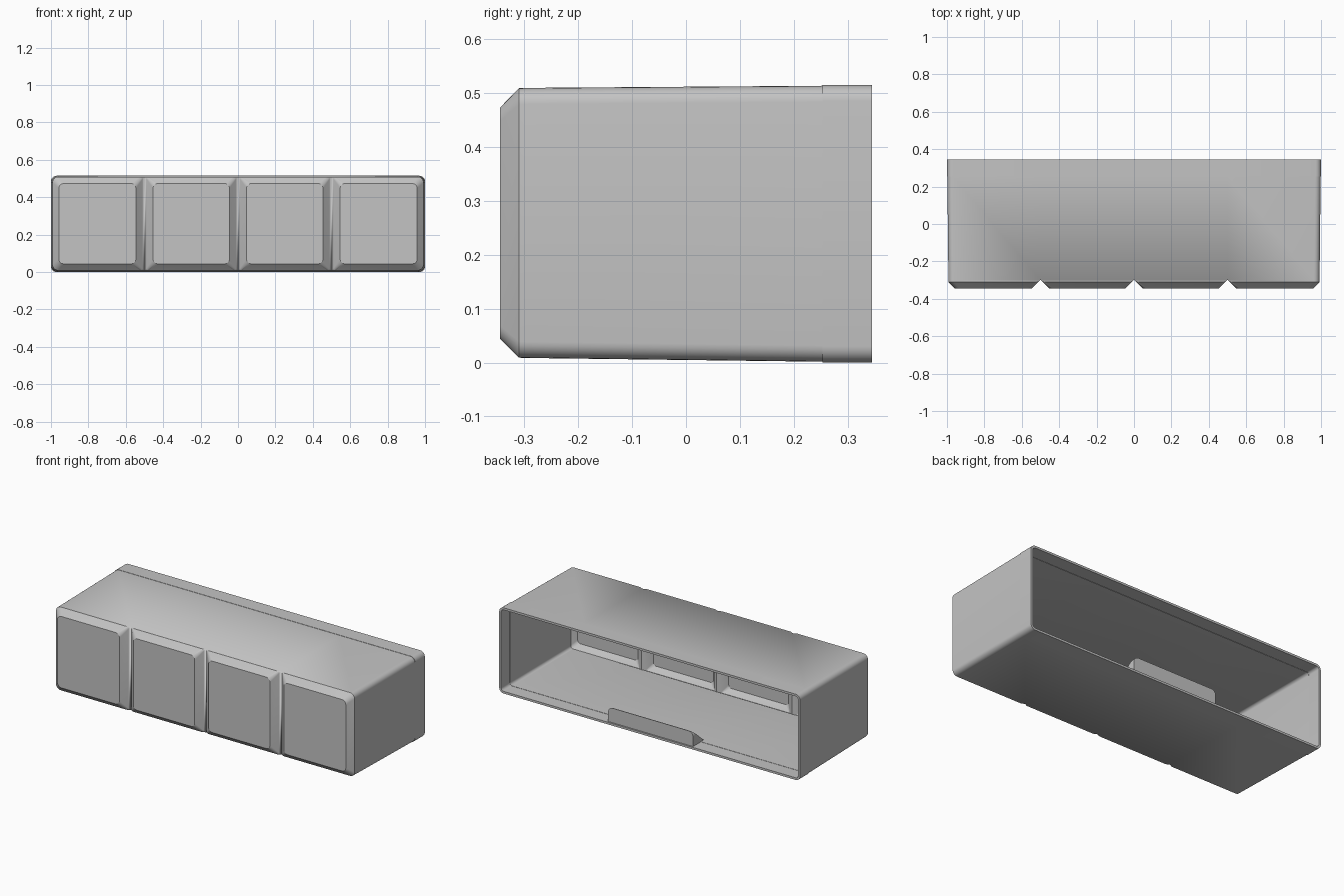
import bpy, bmesh, math

cube = bpy.data.objects.get("Cube")
if cube:
    bpy.data.objects.remove(cube, do_unlink=True)

grey = bpy.data.materials.new("light_grey")
grey.use_nodes = True
COLOUR = (0.55, 0.55, 0.55, 1)
grey.diffuse_color = COLOUR
grey.node_tree.nodes["Principled BSDF"].inputs["Base Color"].default_value = COLOUR

WALL = 0.013
STEPS = 6


def arc(cx, cz, r, start):
    """Quarter circle, anticlockwise from the start angle in degrees."""
    for i in range(STEPS + 1):
        a = math.radians(start + 90 * i / STEPS)
        yield cx + r * math.cos(a), cz + r * math.sin(a)


def rounded(x0, x1, z0, z1, rl, rr):
    """Rounded rectangle with separate radii for its two sides."""
    return [*arc(x0 + rl, z0 + rl, rl, 180), *arc(x1 - rr, z0 + rr, rr, 270),
            *arc(x1 - rr, z1 - rr, rr, 0), *arc(x0 + rl, z1 - rl, rl, 90)]


def finish(name, bm):
    mesh = bpy.data.meshes.new(name)
    bm.to_mesh(mesh)
    bm.free()
    ob = bpy.data.objects.new(name, mesh)
    bpy.context.collection.objects.link(ob)
    mesh.materials.append(grey)
    bpy.ops.object.select_all(action='DESELECT')
    ob.select_set(True)
    bpy.context.view_layer.objects.active = ob
    return ob


# Sections from front to back:
# y, outer x, gap to groove line, bottom, top, outer radius, groove-side radius
SECTIONS = [
    (-0.345, 0.958, 0.046, 0.044, 0.473, 0.025, 0.025),
    (-0.310, 0.992, 0.011, 0.009, 0.509, 0.030, 0.012),
    (-0.299, 0.992, 0.0, 0.0085, 0.5095, 0.030, 0.0),
    (0.253, 0.998, 0.0, 0.0015, 0.5135, 0.030, 0.0),
    (0.2535, 1.0, 0.0, 0.0, 0.515, 0.030, 0.0),
    (0.345, 1.0, 0.0, 0.0, 0.515, 0.030, 0.0),
]
CELLS = 4

# Housing: four lofted cells welded side by side, open at the back
bm = bmesh.new()
for k in range(CELLS):
    rings = []
    for y, ox, gap, z0, z1, ro, ri in SECTIONS:
        first, last = k == 0, k == CELLS - 1
        x0 = -ox if first else -1 + 0.5 * k + gap
        x1 = ox if last else -0.5 + 0.5 * k - gap
        outline = rounded(x0, x1, z0, z1, ro if first else ri, ro if last else ri)
        rings.append([bm.verts.new((x, y, z)) for x, z in outline])
    bm.faces.new(rings[0])
    n = len(rings[0])
    for a, b in zip(rings, rings[1:]):
        for j in range(n):
            m = (j + 1) % n
            bm.faces.new((a[j], b[j], b[m], a[m]))

# Remove the walls between cells, then weld
inner = [f for f in bm.faces
         if any(all(abs(v.co.x - g) < 1e-4 for v in f.verts) for g in (-0.5, 0, 0.5))]
bmesh.ops.delete(bm, geom=inner, context='FACES')
bmesh.ops.remove_doubles(bm, verts=bm.verts[:], dist=1e-4)
housing = finish("housing", bm)
shell = housing.modifiers.new("wall", 'SOLIDIFY')
shell.thickness = WALL
shell.offset = -1
shell.use_even_offset = True
bpy.ops.object.modifier_apply(modifier=shell.name)
bpy.ops.object.shade_smooth_by_angle(angle=math.radians(30))

# Catch: a wedge on the floor at the back edge, ramping down to the front
HALF, BASE, TOP, BACK, RAMP = 0.282, WALL / 2, 0.10, 0.336, 0.105
outline = [(-HALF, BASE), (HALF, BASE),
           *arc(HALF - 0.03, TOP - 0.03, 0.03, 0),
           *arc(-HALF + 0.03, TOP - 0.03, 0.03, 90)]
bm = bmesh.new()
rear = [bm.verts.new((x, BACK, z)) for x, z in outline]
front = [bm.verts.new((x, BACK - 0.004 - RAMP * (TOP - z) / (TOP - BASE), z))
         for x, z in outline]
bm.faces.new(front)
bm.faces.new(rear[::-1])
for j in range(len(rear)):
    m = (j + 1) % len(rear)
    bm.faces.new((front[j], rear[j], rear[m], front[m]))
bmesh.ops.recalc_face_normals(bm, faces=bm.faces[:])
finish("floor_catch", bm)
bpy.ops.object.shade_smooth_by_angle(angle=math.radians(30))
